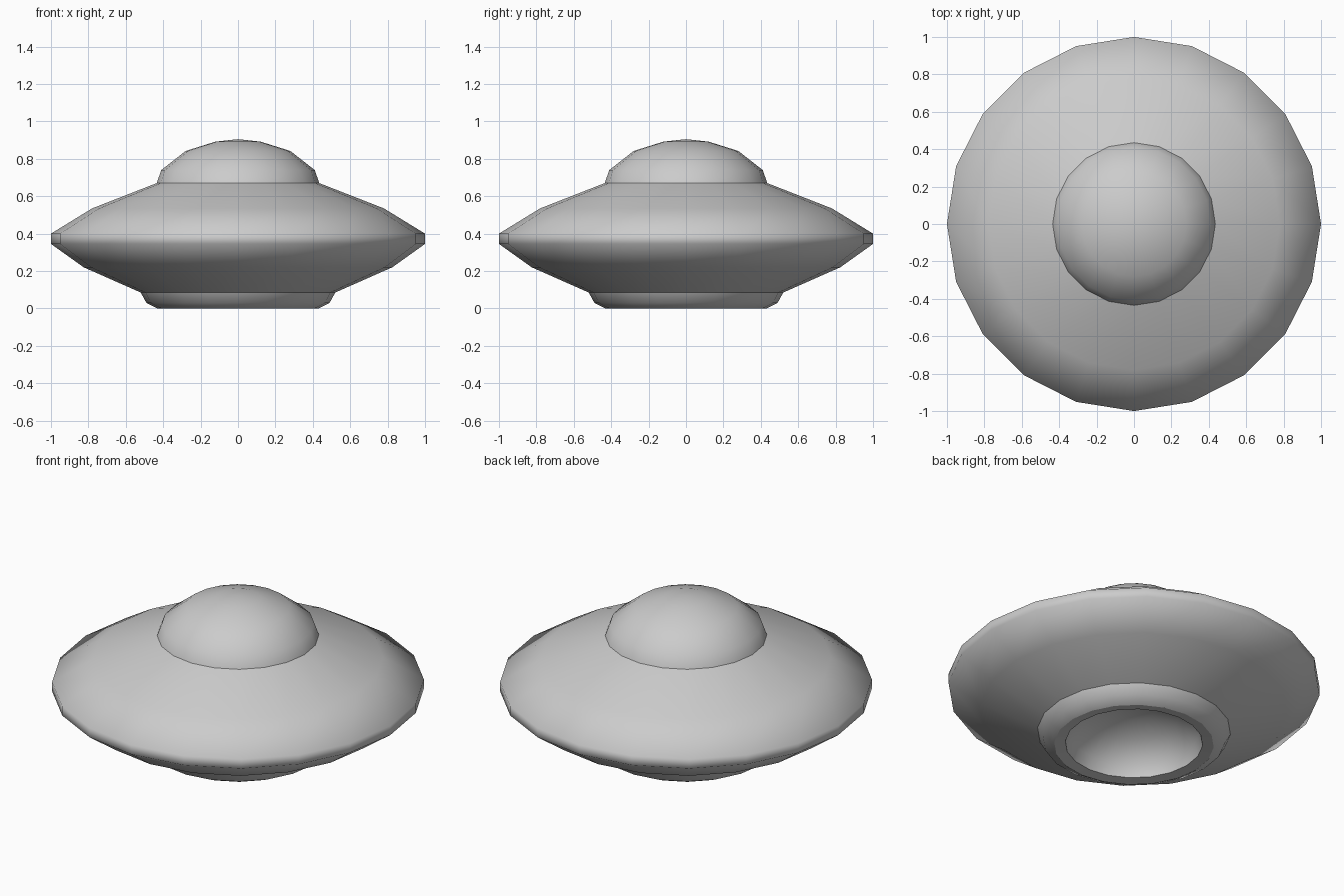
import bpy, bmesh
from math import cos, sin, tau

if "Cube" in bpy.data.objects:
    bpy.data.objects.remove(bpy.data.objects["Cube"])

SIDES = 20


def lathe(name, profile, inward=False):
    """Revolve an (r, z) profile about z; r = 0 closes to a single point."""
    bm = bmesh.new()
    rings = []
    for r, z in profile:
        n = SIDES if r > 0 else 1
        rings.append([bm.verts.new((r * cos(tau * i / SIDES), r * sin(tau * i / SIDES), z))
                      for i in range(n)])
    for a, b in zip(rings, rings[1:]):
        for i in range(SIDES):
            j = (i + 1) % SIDES
            if len(b) == 1:
                f = [a[i], a[j], b[0]]
            else:
                f = [a[i], a[j], b[j], b[i]]
            face = bm.faces.new(f[::-1] if inward else f)
            face.smooth = True
    mesh = bpy.data.meshes.new(name)
    bm.to_mesh(mesh)
    bm.free()
    obj = bpy.data.objects.new(name, mesh)
    bpy.context.collection.objects.link(obj)
    return obj


# Saucer body with blunt rim
lathe("saucer_hull", [(0.52, 0.085), (0.825, 0.22), (1.0, 0.345), (1.0, 0.40),
                      (0.78, 0.535), (0.435, 0.67)])

# Cockpit dome
lathe("cockpit_dome", [(0.435, 0.67), (0.41, 0.74), (0.28, 0.842), (0.12, 0.892), (0, 0.905)])

# Collar under the hull, ending in a narrow flat lip
lathe("base_collar", [(0.43, 0.0), (0.49, 0.03), (0.52, 0.085)])
lathe("base_lip", [(0.37, 0.008), (0.43, 0.0)])

# Hollow domed recess in the underside
lathe("underside_recess", [(0.37, 0.008), (0.35, 0.08), (0.24, 0.17), (0.11, 0.215), (0, 0.225)],
      inward=True)
